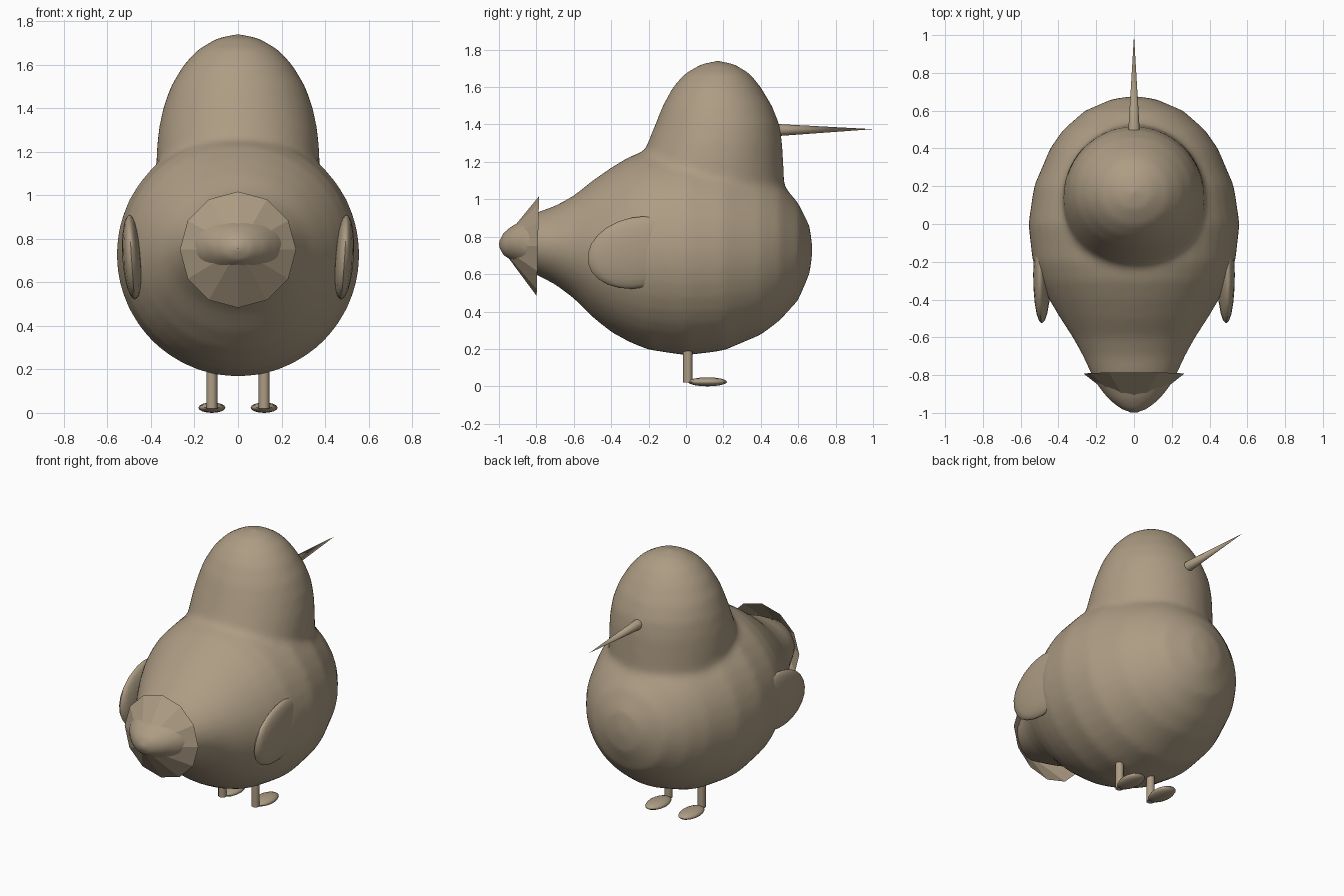
import bpy, bmesh, math
from mathutils import Vector, Matrix

if "Cube" in bpy.data.objects:
    bpy.data.objects.remove(bpy.data.objects["Cube"])

tan = bpy.data.materials.new("warm tan")
tan.diffuse_color = (0.42, 0.335, 0.23, 1)
tan.use_nodes = True
tan.node_tree.nodes["Principled BSDF"].inputs["Base Color"].default_value = tan.diffuse_color


def make_object(name, bm, angle=None):
    bmesh.ops.recalc_face_normals(bm, faces=bm.faces)
    mesh = bpy.data.meshes.new(name)
    bm.to_mesh(mesh)
    bm.free()
    mesh.materials.append(tan)
    for p in mesh.polygons:
        p.use_smooth = angle is not None
    ob = bpy.data.objects.new(name, mesh)
    bpy.context.collection.objects.link(ob)
    if angle:
        bpy.ops.object.select_all(action='DESELECT')
        ob.select_set(True)
        bpy.context.view_layer.objects.active = ob
        bpy.ops.object.shade_smooth_by_angle(angle=math.radians(angle))
    return ob


def loft(bm, start, rings, end, n=40):
    """Closed skin through rings of (centre, axis_a, axis_b), with a point at each end."""
    loops = []
    for c, a, b in rings:
        loops.append([bm.verts.new(c + a * math.cos(2 * math.pi * i / n)
                                   + b * math.sin(2 * math.pi * i / n)) for i in range(n)])
    s, e = bm.verts.new(start), bm.verts.new(end)
    for i in range(n):
        j = (i + 1) % n
        bm.faces.new((s, loops[0][j], loops[0][i]))
        bm.faces.new((e, loops[-1][i], loops[-1][j]))
        for p, q in zip(loops, loops[1:]):
            bm.faces.new((p[i], p[j], q[j], q[i]))


def ellipsoid(name, centre, radii, rot=Matrix.Identity(4), u=24, v=14, angle=60):
    bm = bmesh.new()
    m = Matrix.Translation(centre) @ rot @ Matrix.Diagonal((*radii, 1))
    bmesh.ops.create_uvsphere(bm, u_segments=u, v_segments=v, radius=1, matrix=m)
    return make_object(name, bm, angle)


def cone(name, base, tip, r1, r2, n, caps=True, angle=None):
    bm = bmesh.new()
    base, tip = Vector(base), Vector(tip)
    d = tip - base
    m = Matrix.Translation((base + tip) / 2) @ d.to_track_quat('Z', 'Y').to_matrix().to_4x4()
    bmesh.ops.create_cone(bm, cap_ends=caps, segments=n, radius1=r1, radius2=r2,
                          depth=d.length, matrix=m)
    return make_object(name, bm, angle)


# body with tail: y, half width, bottom z, top z
trunk = [(.66, .12, .60, .86), (.6, .26, .46, .98), (.5, .375, .35, 1.10),
         (.4, .445, .275, 1.17), (.2, .53, .19, 1.26), (0, .56, .165, 1.29),
         (-.2, .537, .195, 1.265), (-.3, .50, .235, 1.23), (-.4, .45, .29, 1.17),
         (-.5, .39, .37, 1.10), (-.6, .325, .47, 1.02), (-.7, .27, .545, .965),
         (-.8, .225, .595, .93), (-.87, .185, .635, .89), (-.93, .135, .67, .86),
         (-.98, .075, .70, .82)]
# head: z, half width, rear y, front y
head = [(.85, .36, -.20, .52), (1.1, .375, -.25, .525), (1.2, .375, -.245, .52),
        (1.3, .365, -.205, .515), (1.4, .345, -.165, .50), (1.5, .31, -.125, .46),
        (1.6, .25, -.07, .40), (1.67, .185, -.01, .345), (1.72, .10, .075, .265)]
bm = bmesh.new()
loft(bm, Vector((0, .68, .73)),
     [(Vector((0, y, (a + b) / 2)), Vector((w, 0, 0)), Vector((0, 0, (b - a) / 2)))
      for y, w, a, b in trunk], Vector((0, -1.01, .76)))
loft(bm, Vector((0, .16, .7)),
     [(Vector((0, (a + b) / 2, z)), Vector((w, 0, 0)), Vector((0, (b - a) / 2, 0)))
      for z, w, a, b in head], Vector((0, .17, 1.745)))
body = make_object("body", bm, 180)
remesh = body.modifiers.new("fuse", 'REMESH')
remesh.mode = 'VOXEL'
remesh.voxel_size = 0.02
remesh.use_smooth_shade = True
smooth = body.modifiers.new("soften", 'SMOOTH')
smooth.factor = 0.5
smooth.iterations = 12

# beak
cone("beak", (0, .46, 1.37), (0, 1.0, 1.375), .034, 0, 10, angle=40)

# twelve-sided open collar around the tail tip
cone("tail_collar", (0, -.792, .75), (0, -1.0, .755), .267, 0, 12, caps=False)

# wings, legs and feet on both sides
for s, side in ((-1, "left"), (1, "right")):
    tilt = Matrix.Rotation(s * math.radians(-4), 4, 'Y') @ Matrix.Rotation(math.radians(-12), 4, 'X')
    ellipsoid("wing_" + side, (s * .486, -.26, .715), (.046, .27, .19), tilt.inverted(), 20, 12)
    cone("leg_" + side, (s * .12, .01, .02), (s * .12, .01, .22), .025, .025, 12, angle=40)
    ellipsoid("foot_" + side, (s * .12, .115, .024), (.062, .105, .024), u=16, v=8)
